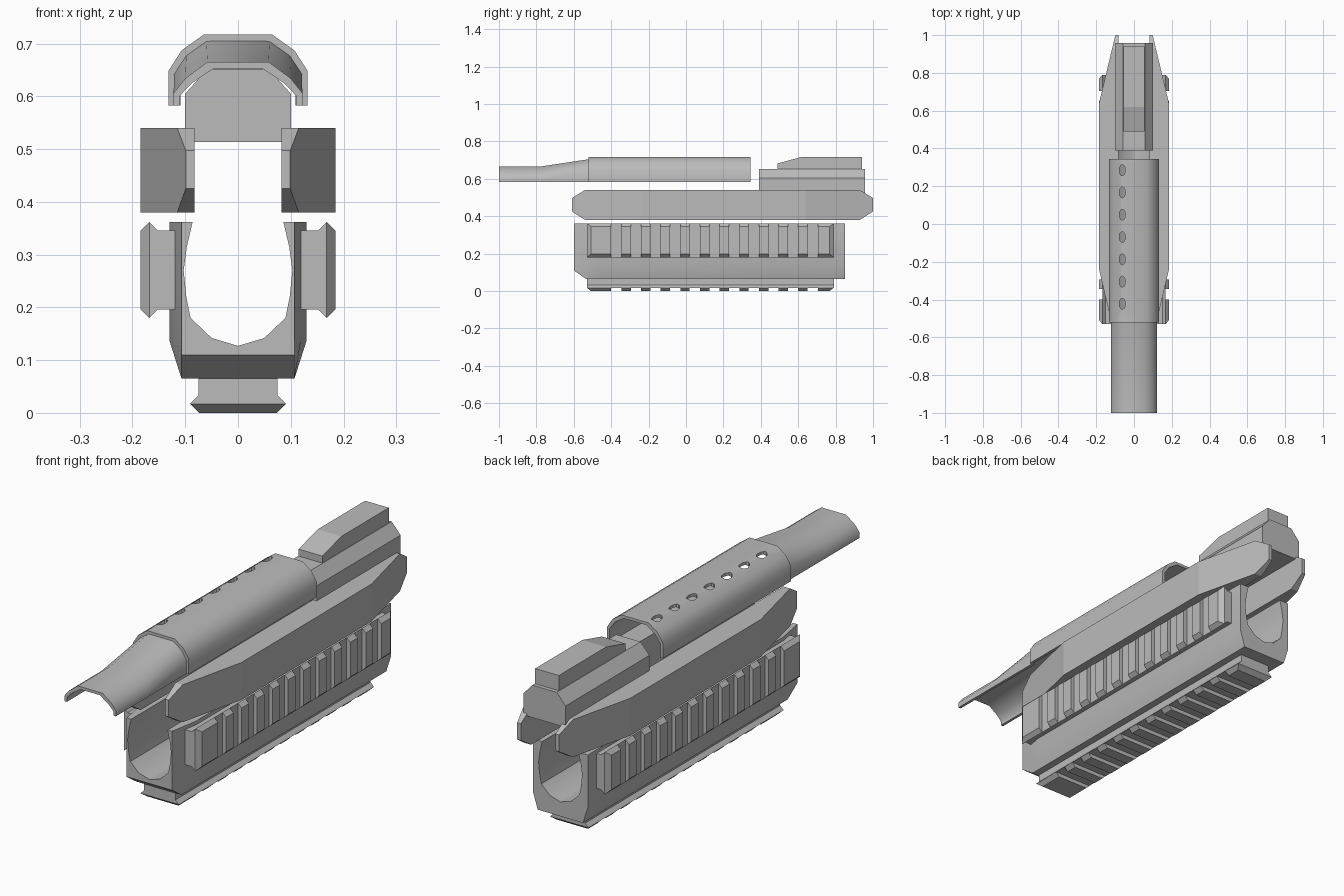
import bpy, bmesh, math
from mathutils import Vector

cube = bpy.data.objects.get("Cube")
if cube:
    bpy.data.objects.remove(cube, do_unlink=True)

grey = bpy.data.materials.new("plain grey")
grey.use_nodes = True
colour = (0.5, 0.5, 0.5, 1)
grey.diffuse_color = colour
grey.node_tree.nodes["Principled BSDF"].inputs["Base Color"].default_value = colour


def add_loft(bm, sections):
    """Skin matching rings of points and cap both ends."""
    rings = [[bm.verts.new(p) for p in ring] for ring in sections]
    n = len(rings[0])
    for a, b in zip(rings, rings[1:]):
        for i in range(n):
            j = (i + 1) % n
            bm.faces.new((a[i], a[j], b[j], b[i]))
    bm.faces.new(rings[0])
    bm.faces.new(rings[-1])


def finish(name, bm, smooth=30):
    bmesh.ops.recalc_face_normals(bm, faces=bm.faces)
    mesh = bpy.data.meshes.new(name)
    bm.to_mesh(mesh)
    bm.free()
    obj = bpy.data.objects.new(name, mesh)
    bpy.context.collection.objects.link(obj)
    mesh.materials.append(grey)
    if smooth:
        mesh.shade_smooth()
        mesh.set_sharp_from_angle(angle=math.radians(smooth))
    return obj


def loft(name, sections, smooth=30):
    bm = bmesh.new()
    add_loft(bm, sections)
    return finish(name, bm, smooth)


def mirrored(half):
    """Complete a half outline of (x, z), leaving points on the axis single."""
    return half + [(-x, z) for x, z in reversed(half) if x > 0]


def at_y(y, outline):
    return [(x, y, z) for x, z in outline]


# Lower handguard: open channel with a rounded bore
bore = [(0, 0.127), (0.05, 0.142), (0.09, 0.18), (0.098, 0.22),
        (0.103, 0.27), (0.097, 0.315), (0.086, 0.362)]


def guard_section(y, half, chin, bottom):
    outer = [(half, 0.362), (half, chin), (0.107, bottom)]
    right = bore + outer
    left = [(-x, z) for x, z in reversed(right[1:])]
    return at_y(y, right + left)


loft("lower_handguard", [
    guard_section(-0.6, 0.107, 0.15, 0.11),
    guard_section(-0.535, 0.119, 0.137, 0.065),
    guard_section(-0.47, 0.13, 0.137, 0.065),
    guard_section(0.85, 0.13, 0.137, 0.065)])

# Slotted accessory rails: local u runs across, w runs outward, 0 at the crown
FRONT, BACK = -0.53, 0.79
teeth = [(FRONT, -0.4)]
teeth += [(-0.345 + 0.105 * k, -0.295 + 0.105 * k) for k in range(10)]
teeth += [(0.705, BACK)]


def rail(name, place):
    bm = bmesh.new()
    base = mirrored([(0.075, -0.07), (0.075, -0.033), (0.091, -0.017)])
    add_loft(bm, [[place(u, y, w) for u, w in base] for y in (FRONT, BACK)])
    for y0, y1 in teeth:
        a = 0.022 if y0 == FRONT else 0
        b = 0.022 if y1 == BACK else 0
        foot = [(-0.091, y0), (0.091, y0), (0.091, y1), (-0.091, y1)]
        crown = [(-0.074, y0 + a), (0.074, y0 + a), (0.074, y1 - b), (-0.074, y1 - b)]
        add_loft(bm, [[place(u, y, -0.017) for u, y in foot],
                      [place(u, y, 0) for u, y in crown]])
    finish(name, bm, 0)


rail("left_rail", lambda u, y, w: (0.185 + w, y, 0.271 + u))
rail("right_rail", lambda u, y, w: (-0.185 - w, y, 0.271 + u))
rail("bottom_rail", lambda u, y, w: (u, y, -w))

# Side plates: octagonal slabs whose outer faces taper toward both ends
plate = [(-0.61, 0.425), (-0.54, 0.38), (0.93, 0.38), (1, 0.425),
         (1, 0.497), (0.93, 0.54), (-0.54, 0.54), (-0.61, 0.497)]
for name, s in (("left_plate", 1), ("right_plate", -1)):
    bm = bmesh.new()
    add_loft(bm, [[(s * x, y, z) for y, z in plate] for x in (0.082, 0.185)])
    for y_mid, y_end in ((-0.24, -0.61), (0.64, 1)):
        run = abs(y_end - y_mid)
        normal = Vector((s * run, math.copysign(0.086, y_end), 0))
        geom = bm.verts[:] + bm.edges[:] + bm.faces[:]
        cut = bmesh.ops.bisect_plane(bm, geom=geom, plane_co=(s * 0.185, y_mid, 0),
                                     plane_no=normal.normalized(), clear_outer=True)
        edges = [e for e in cut["geom_cut"] if isinstance(e, bmesh.types.BMEdge)]
        bmesh.ops.holes_fill(bm, edges=[e for e in edges if e.is_boundary], sides=0)
    finish(name, bm, 0)

# Rear block with chamfered shoulders and the sight box on top
block = mirrored([(0.1, 0.513), (0.1, 0.605), (0.058, 0.652)])
loft("rear_block", [at_y(y, block) for y in (0.39, 0.957)], 0)
box = [(0.49, 0.635), (0.49, 0.682), (0.62, 0.717), (0.94, 0.717), (0.94, 0.635)]
loft("sight_box", [[(x, y, z) for y, z in box] for x in (-0.056, 0.056)], 0)


# Thin arched covers
def arch(y, outer, t=0.012):
    inner = [(x - t, z - t * k) for (x, z), k in zip(outer, (0, 0.4, 0.8, 1))]
    return at_y(y, mirrored(outer) + list(reversed(mirrored(inner))))


cover = [(0.132, 0.583), (0.132, 0.648), (0.107, 0.687), (0.065, 0.717)]
shroud = loft("top_shroud", [arch(y, cover) for y in (-0.522, 0.345)], 45)

high = [(0.121, 0.583), (0.121, 0.643), (0.098, 0.678), (0.06, 0.705)]
low = [(0.122, 0.583), (0.122, 0.606), (0.1, 0.634), (0.058, 0.665)]
loft("front_tongue", [arch(-1, low), arch(-0.78, low), arch(-0.515, high)], 45)

# Row of vent holes along one shoulder of the shroud
bm = bmesh.new()
for k in range(7):
    y = 0.285 - 0.118 * k
    ring = [(-0.062 + 0.016 * math.cos(a), y + 0.029 * math.sin(a))
            for a in (math.tau * i / 12 for i in range(12))]
    add_loft(bm, [[(x, py, z) for x, py in ring] for z in (0.67, 0.75)])
cutter = finish("vent_cutter", bm, 0)
cutter.hide_render = True
cutter.hide_viewport = True
vents = shroud.modifiers.new("vents", 'BOOLEAN')
vents.operation = 'DIFFERENCE'
vents.solver = 'EXACT'
vents.object = cutter
